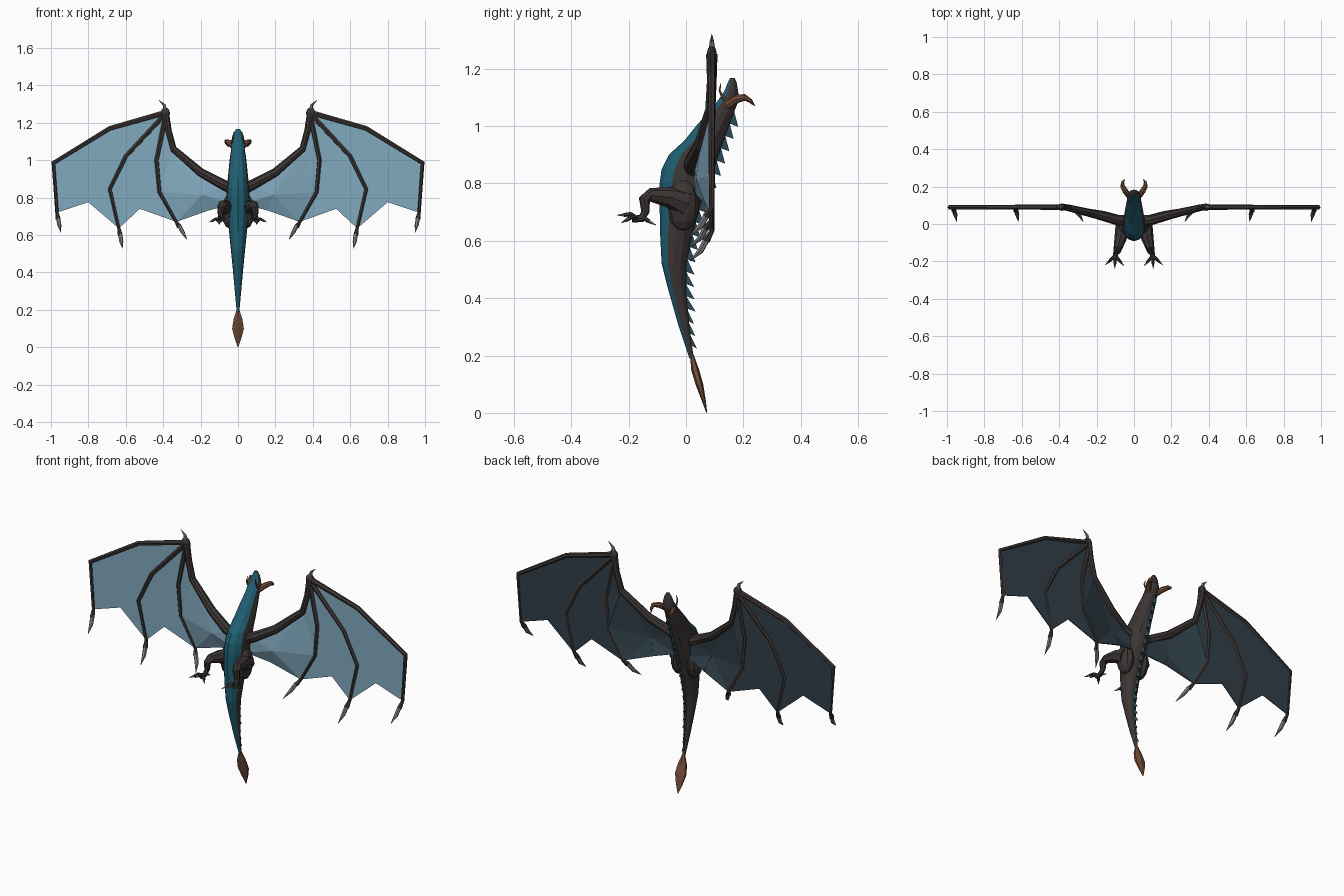
import bpy, bmesh, math
from mathutils import Vector

if "Cube" in bpy.data.objects:
    bpy.data.objects.remove(bpy.data.objects["Cube"])


def material(name, rgb):
    m = bpy.data.materials.new(name)
    m.diffuse_color = (*rgb, 1)
    m.use_nodes = True
    m.node_tree.nodes["Principled BSDF"].inputs["Base Color"].default_value = m.diffuse_color
    return m


HIDE = material("dark hide", (0.045, 0.036, 0.034))
BELLY = material("teal belly", (0.014, 0.115, 0.17))
FIN = material("blue fin", (0.022, 0.07, 0.10))
PALE = material("pale membrane", (0.22, 0.40, 0.52))
SLATE = material("slate membrane", (0.030, 0.050, 0.066))
BROWN = material("brown horn", (0.18, 0.080, 0.042))
CLAW = material("grey claw", (0.22, 0.21, 0.21))


def finish(name, bm, mats, mirror=False):
    bmesh.ops.recalc_face_normals(bm, faces=bm.faces)
    me = bpy.data.meshes.new(name)
    bm.to_mesh(me)
    bm.free()
    for m in mats:
        me.materials.append(m)
    ob = bpy.data.objects.new(name, me)
    bpy.context.collection.objects.link(ob)
    if mirror:
        mod = ob.modifiers.new("Mirror", 'MIRROR')
        mod.use_mirror_merge = False
    return ob


def skin(bm, loops):
    """Bridge closed vertex loops and cap both ends."""
    n = len(loops[0])
    for a, b in zip(loops, loops[1:]):
        for k in range(n):
            f = bm.faces.new((a[k], a[(k + 1) % n], b[(k + 1) % n], b[k]))
            mid = (k + 0.5) * 360 / n
            f.material_index = 1 if min(mid, 360 - mid) < 60 else 0
    bm.faces.new(loops[0])
    bm.faces.new(loops[-1])


def loft(name, rings, n, mats):
    """Horizontal oval rings given as (z, front y, back y, half width)."""
    bm = bmesh.new()
    loops = []
    for z, yf, yb, w in rings:
        c, d = (yf + yb) / 2, (yb - yf) / 2
        angles = [2 * math.pi * k / n for k in range(n)]
        loops.append([bm.verts.new((w * math.sin(a), c - d * math.cos(a), z)) for a in angles])
    skin(bm, loops)
    return finish(name, bm, mats)


def tubes(name, paths, mat, n=8):
    """Mirrored tapering tubes; each path is a list of (x, y, z, radius)."""
    bm = bmesh.new()
    for path in paths:
        pts = [Vector(p[:3]) for p in path]
        loops, side = [], None
        for i, p in enumerate(pts):
            t = (pts[min(i + 1, len(pts) - 1)] - pts[max(i - 1, 0)]).normalized()
            if side is None:
                side = t.orthogonal()
            side = (side - t * side.dot(t)).normalized()
            other = t.cross(side)
            r = path[i][3]
            loops.append([bm.verts.new(p + r * (math.cos(a) * side + math.sin(a) * other))
                          for a in (2 * math.pi * k / n for k in range(n))])
        skin(bm, loops)
    for f in bm.faces:
        f.material_index = 0
    return finish(name, bm, [mat], mirror=True)


def blobs(name, items, mat):
    """Mirrored ellipsoids given as (centre, radii)."""
    bm = bmesh.new()
    for c, r in items:
        vs = bmesh.ops.create_uvsphere(bm, u_segments=10, v_segments=7, radius=1)['verts']
        for v in vs:
            v.co = Vector([c[i] + r[i] * v.co[i] for i in range(3)])
    return finish(name, bm, [mat], mirror=True)


# Body, neck and head in one loft: teal in front, dark behind
BODY = [(1.167, .153, .170, .010), (1.15, .145, .177, .020), (1.12, .133, .182, .029),
        (1.09, .112, .184, .037), (1.06, .087, .172, .036), (1.0, .035, .150, .045),
        (.95, -.005, .132, .050), (.9, -.060, .115, .055), (.85, -.085, .098, .060),
        (.8, -.092, .080, .062), (.72, -.092, .050, .058), (.62, -.090, .022, .048),
        (.52, -.085, .002, .038), (.43, -.062, .000, .029), (.3, -.025, .012, .017),
        (.19, .012, .027, .007)]
loft("body", BODY, 12, [HIDE, BELLY])

# Leaf-shaped tail tip
loft("tail_leaf", [(.205, .014, .026, .006), (.15, .018, .046, .027), (.10, .033, .060, .036),
                   (.05, .052, .068, .022), (0, .071, .074, .002)], 6, [BROWN, BROWN])


def back_y(z):
    for a, b in zip(BODY, BODY[1:]):
        if b[0] <= z <= a[0]:
            return a[2] + (b[2] - a[2]) * (a[0] - z) / (a[0] - b[0])
    return BODY[-1][2]


# Serrated fins along the spine
bm = bmesh.new()
for i in range(19):
    z = 1.06 - i * 0.043
    h = 0.028 if z > 0.4 else 0.018
    low = z - 0.05
    top = bm.verts.new((0, back_y(z) - .006, z))
    tip = bm.verts.new((0, back_y(low) + h, low - .012))
    base = [bm.verts.new((s * .006, back_y(low) - .006, low)) for s in (-1, 1)]
    for tri in ((top, tip, base[0]), (top, base[1], tip), (tip, base[1], base[0]),
                (top, base[0], base[1])):
        bm.faces.new(tri)
finish("spine_fins", bm, [FIN])

# Horns and cheek spikes
tubes("horns", [[(.022, .145, 1.072, .016), (.048, .178, 1.095, .015), (.062, .205, 1.10, .012),
                 (.06, .224, 1.088, .008), (.05, .24, 1.07, .001)]], BROWN)
tubes("cheek_spikes", [[(.025, .145, 1.08, .007), (.031, .128, 1.10, .005),
                        (.028, .117, 1.125, .004), (.022, .122, 1.15, .001)]], BROWN, 5)

# Wing skeleton: front-plane points (x, z) of each finger at depth Y
Y = .09
F1 = [(.385, 1.255), (.685, 1.17), (.987, .985), (.968, .72)]
F2 = [(.385, 1.25), (.60, 1.02), (.685, .845), (.637, .635)]
F3 = [(.385, 1.245), (.435, 1.0), (.42, .83), (.33, .67)]
tubes("wing_arms", [[(.01, .02, .835, .030), (.09, .02, .875, .027), (.2, .05, .935, .023),
                     (.345, .085, 1.06, .018), (.372, Y, 1.16, .017), (.388, Y, 1.25, .02)]], HIDE)
fingers, tips = [], []
for pts, end, claw, r in ((F1, (.962, .685), (.948, .615), .013),
                          (F2, (.630, .60), (.618, .528), .012),
                          (F3, (.315, .645), (.272, .575), .012)):
    radii = (r + .002, r, r - .001, .009)
    fingers.append([(x, Y, z, q) for (x, z), q in zip(pts, radii)]
                   + [(end[0], Y - .02, end[1], .014)])
    mx, mz = (end[0] + claw[0]) / 2, (end[1] + claw[1]) / 2
    tips.append([(end[0], Y - .018, end[1] + .005, .012), (mx, Y - .04, mz, .011),
                 (claw[0], Y - .078, claw[1], .001)])
tubes("wing_fingers", fingers, HIDE, 6)
tubes("wing_claws", tips, CLAW, 6)
blobs("wrist_knobs", [((.389, Y, 1.25), (.026, .017, .032))], HIDE)
tubes("thumb_claws", [[(.388, Y, 1.26, .013), (.395, Y, 1.295, .008),
                       (.422, Y, 1.32, .001)]], CLAW, 6)

# Wing membrane: two finger panels and a folded inner panel
panels = [F1 + [(.80, .775)] + F2[:0:-1], F2 + [(.525, .74)] + F3[:0:-1]]
polys = [[(x, Y, z) for x, z in p] for p in panels]
P = {'S': (.03, .03, .87), 'A': (.2, .05, .93), 'E': (.345, .085, 1.06), 'W': (.385, Y, 1.245),
     'a': (.435, Y, 1.0), 'b': (.42, Y, .83), 'c': (.33, Y, .67),
     'C': (.16, .065, .73), 'H': (.03, .03, .765), 'M': (.19, .035, .815)}
for tri in "WEa Eba EMb EAM ASM SHM HCM CcM cbM".split():
    polys.append([P[k] for k in tri])
bm = bmesh.new()
for poly in polys:
    f = bm.faces.new([bm.verts.new(p) for p in poly])
    f.normal_update()
    if f.normal.y > 0:
        f.normal_flip()
bmesh.ops.triangulate(bm, faces=bm.faces)
me = bpy.data.meshes.new("wing_membrane")
bm.to_mesh(me)
bm.free()
me.materials.append(PALE)
me.materials.append(SLATE)
membrane = bpy.data.objects.new("wing_membrane", me)
bpy.context.collection.objects.link(membrane)
solid = membrane.modifiers.new("Back side", 'SOLIDIFY')
solid.thickness = .005
solid.offset = -1
solid.material_offset = 1
solid.material_offset_rim = 1
membrane.modifiers.new("Mirror", 'MIRROR').use_mirror_merge = False

# Legs with haunches, toes and claws
blobs("haunches", [((.048, -.01, .725), (.040, .055, .09))], HIDE)
tubes("legs", [[(.05, -.005, .73, .050), (.068, -.06, .752, .036), (.085, -.125, .76, .024),
                (.09, -.145, .745, .020), (.094, -.142, .70, .014), (.098, -.155, .678, .014),
                (.10, -.188, .675, .012)]], HIDE)
toes, nails = [], []
for x, y, z in ((.068, -.207, .672), (.102, -.217, .690), (.137, -.203, .676), (.10, -.128, .667)):
    root = Vector((.1, -.17, .675))
    tip = Vector((x, y, z))
    mid = (root + tip) / 2 + Vector((0, 0, .010))
    end = tip + (tip - root).normalized() * .024 - Vector((0, 0, .008))
    toes.append([(*root, .010), (*mid, .009), (*tip, .007)])
    nails.append([(*tip, .006), (*end, .001)])
tubes("toes", toes, HIDE, 6)
tubes("toe_claws", nails, CLAW, 5)
